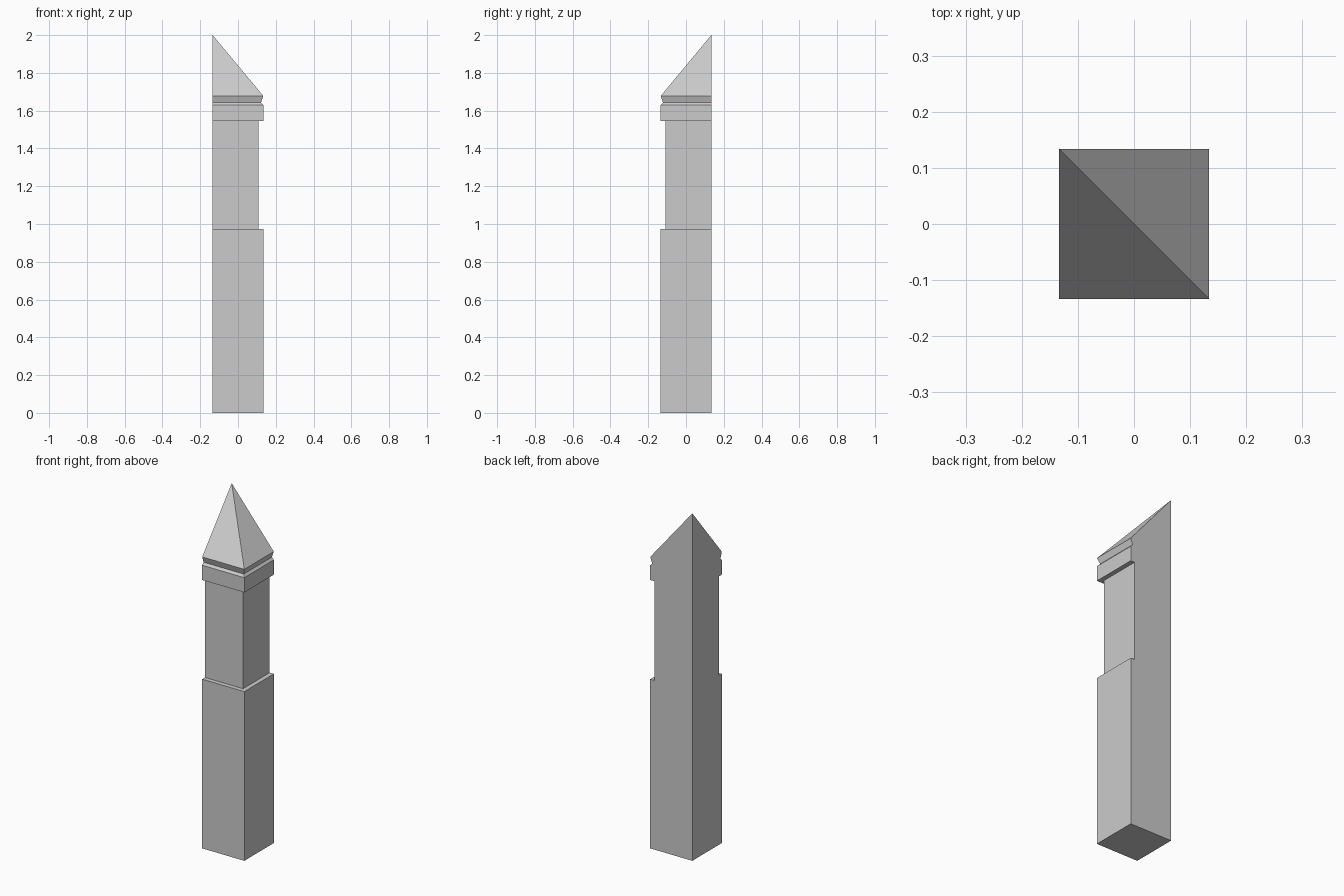
import bpy, bmesh, math

if "Cube" in bpy.data.objects:
    bpy.data.objects.remove(bpy.data.objects["Cube"])

H = 0.134          # half of the plan width
# Profile: (outer half extent, height); the back-left corner never moves
PROFILE = [
    (0.134, 0.0), (0.134, 0.974),      # base block
    (0.108, 0.974), (0.108, 1.545),    # slimmer shaft
    (0.134, 1.545), (0.134, 1.63),     # collar
    (0.122, 1.643),                    # bevelled neck
    (0.134, 1.678),                    # flared eave
]
APEX = 2.0

bm = bmesh.new()


def ring(e, z):
    """Square section anchored to the back-left corner."""
    return [bm.verts.new(p) for p in
            ((-H, H, z), (-H, -e, z), (e, -e, z), (e, H, z))]


# Stack of square sections forming the quarter tower
rings = [ring(e, z) for e, z in PROFILE]
bm.faces.new(rings[0][::-1])
for a, b in zip(rings, rings[1:]):
    for i in range(4):
        j = (i + 1) % 4
        bm.faces.new((a[i], a[j], b[j], b[i]))

# Spire leaning into the back-left corner
tip = bm.verts.new((-H, H, APEX))
top = rings[-1]
for i in range(4):
    bm.faces.new((top[i], top[(i + 1) % 4], tip))

# Weld the fixed corner, then merge the flat back and left walls
bmesh.ops.remove_doubles(bm, verts=bm.verts[:], dist=1e-5)
bmesh.ops.dissolve_degenerate(bm, edges=bm.edges[:], dist=1e-5)
bmesh.ops.dissolve_limit(bm, angle_limit=math.radians(1),
                         verts=bm.verts[:], edges=bm.edges[:])
bmesh.ops.recalc_face_normals(bm, faces=bm.faces[:])

mesh = bpy.data.meshes.new("corner_tower")
bm.to_mesh(mesh)
bm.free()
tower = bpy.data.objects.new("corner_tower", mesh)
bpy.context.collection.objects.link(tower)
